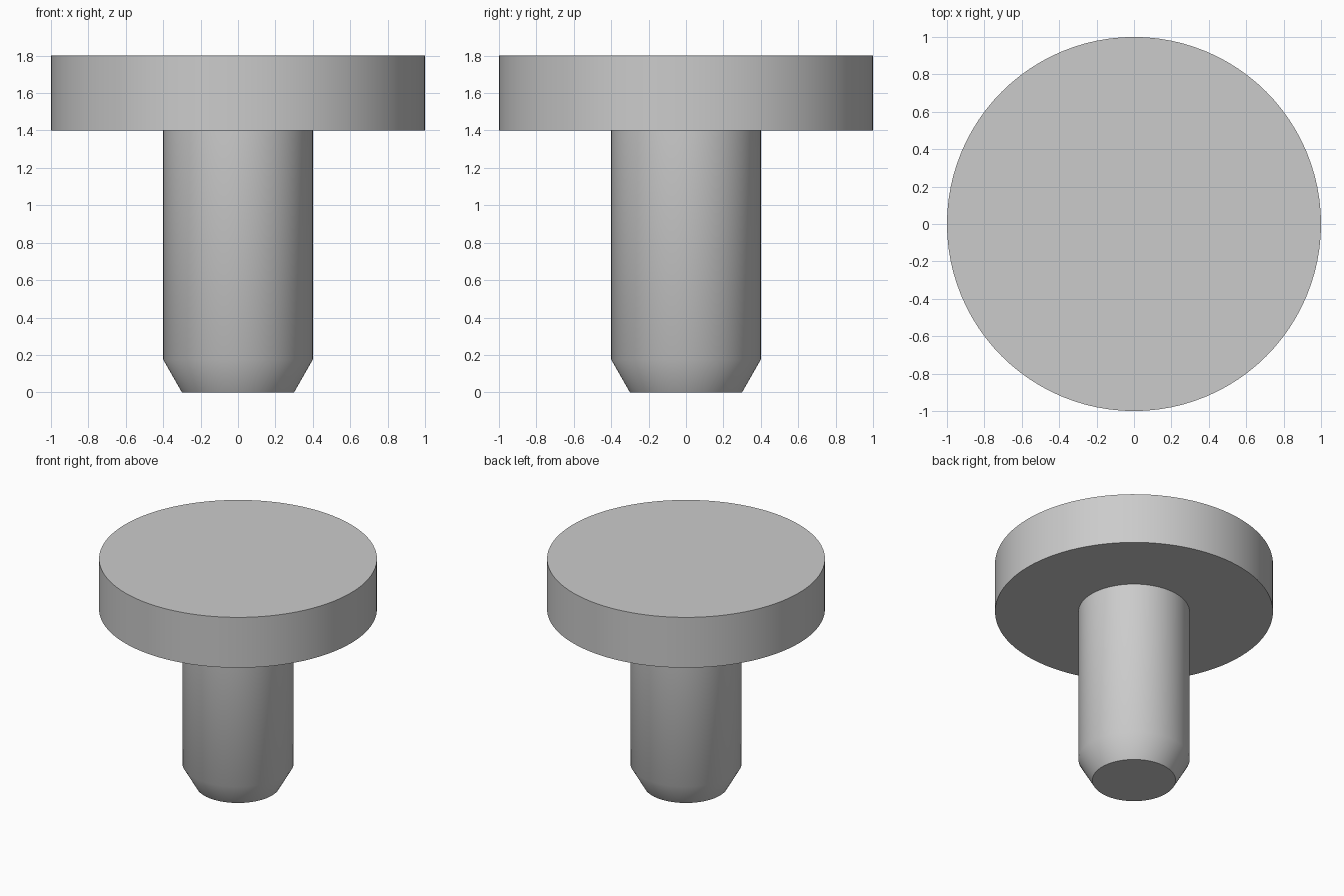
import bpy
import math

SEGMENTS = 96

cube = bpy.data.objects.get("Cube")
if cube:
    bpy.data.objects.remove(cube, do_unlink=True)

grey = bpy.data.materials.new("plain_grey")
grey.use_nodes = True
colour = (0.6, 0.6, 0.6, 1)
grey.diffuse_color = colour
grey.node_tree.nodes["Principled BSDF"].inputs["Base Color"].default_value = colour


def lathe(name, profile):
    """Revolve (radius, height) points, bottom to top, and cap both ends."""
    n = SEGMENTS
    verts = [(r * math.cos(math.tau * i / n), r * math.sin(math.tau * i / n), z)
             for r, z in profile for i in range(n)]
    faces = [(k * n + i, k * n + (i + 1) % n, (k + 1) * n + (i + 1) % n, (k + 1) * n + i)
             for k in range(len(profile) - 1) for i in range(n)]
    faces.append(tuple(reversed(range(n))))
    faces.append(tuple(range(len(verts) - n, len(verts))))
    mesh = bpy.data.meshes.new(name)
    mesh.from_pydata(verts, [], faces)
    mesh.materials.append(grey)
    obj = bpy.data.objects.new(name, mesh)
    bpy.context.collection.objects.link(obj)
    bpy.ops.object.select_all(action='DESELECT')
    obj.select_set(True)
    bpy.context.view_layer.objects.active = obj
    bpy.ops.object.shade_smooth_by_angle(angle=math.radians(40))
    return obj


# Pin shaft with a tapered tip
lathe("pin_shaft", [(0.3, 0), (0.4, 0.175), (0.4, 1.4)])

# Wide flat head
lathe("pin_head", [(1, 1.4), (1, 1.8)])
